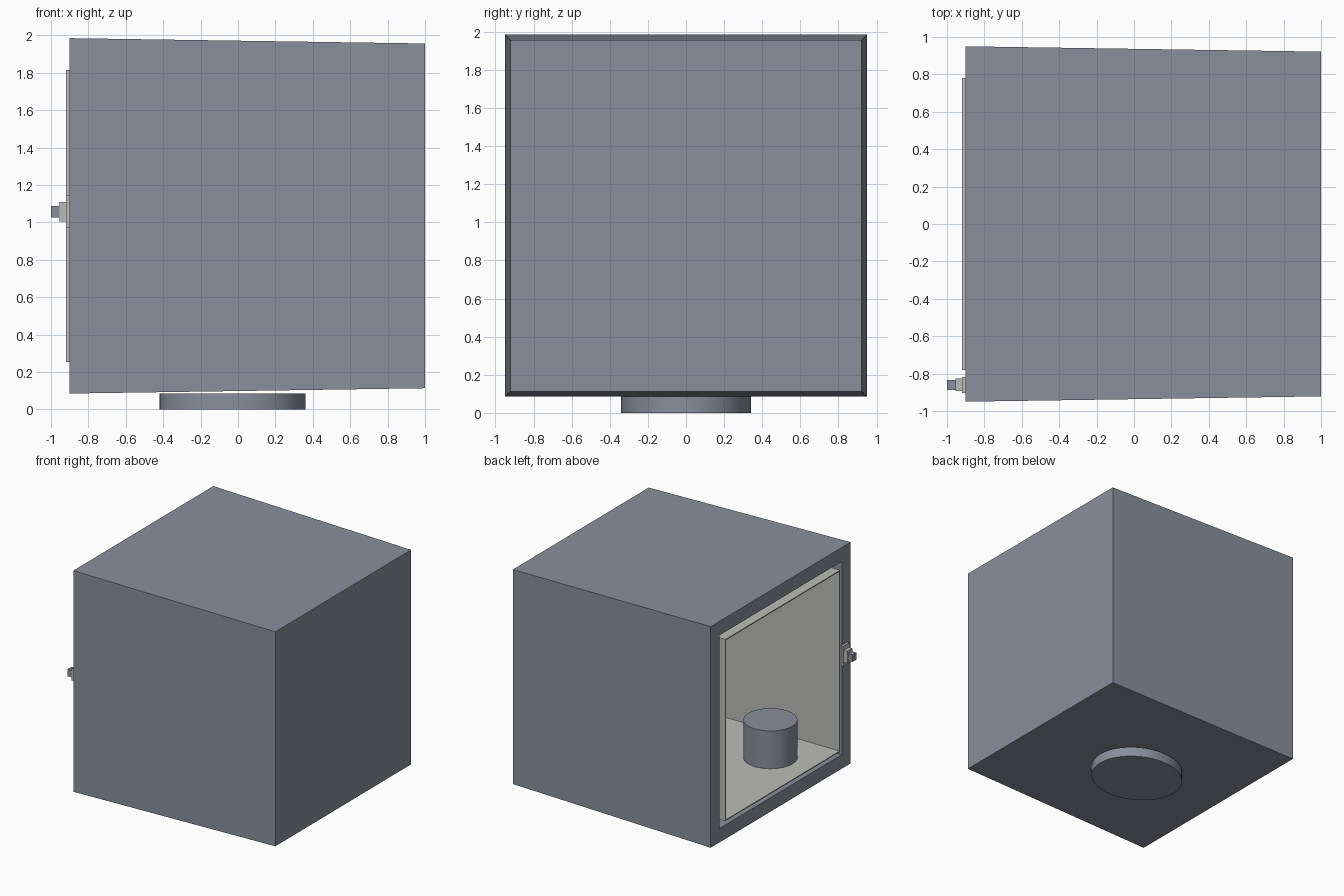
import bpy
import bmesh
from mathutils import Matrix, Vector

cube = bpy.data.objects.get("Cube")
if cube:
    bpy.data.objects.remove(cube, do_unlink=True)


def material(name, rgb):
    mat = bpy.data.materials.new(name)
    mat.use_nodes = True
    mat.diffuse_color = (*rgb, 1)
    mat.node_tree.nodes["Principled BSDF"].inputs["Base Color"].default_value = (*rgb, 1)
    return mat


STEEL = material("blue grey steel", (0.25, 0.275, 0.33))
LINING = material("pale grey lining", (0.50, 0.50, 0.48))


def add_object(name, bm, mat):
    mesh = bpy.data.meshes.new(name)
    bmesh.ops.recalc_face_normals(bm, faces=bm.faces)
    bm.to_mesh(mesh)
    bm.free()
    mesh.materials.append(mat)
    obj = bpy.data.objects.new(name, mesh)
    bpy.context.collection.objects.link(obj)
    return obj


def box_mesh(low, high):
    low, high = Vector(low), Vector(high)
    bm = bmesh.new()
    bmesh.ops.create_cube(bm, size=1)
    bmesh.ops.scale(bm, vec=high - low, verts=bm.verts)
    bmesh.ops.translate(bm, vec=(low + high) / 2, verts=bm.verts)
    return bm


def mouth_face(bm):
    return min(bm.faces, key=lambda f: f.calc_center_median().x)


def hollow(bm, rim, depth):
    # Inset the open side and push it inwards
    face = mouth_face(bm)
    bmesh.ops.inset_region(bm, faces=[face], thickness=rim)
    inner = bmesh.ops.extrude_discrete_faces(bm, faces=[face])["faces"][0]
    bmesh.ops.translate(bm, vec=(depth, 0, 0), verts=inner.verts)


def cylinder(name, centre, radii, height, mat):
    bm = bmesh.new()
    bmesh.ops.create_cone(bm, cap_ends=True, segments=48, radius1=1, radius2=1, depth=1)
    bmesh.ops.scale(bm, vec=(*radii, height), verts=bm.verts)
    bmesh.ops.translate(bm, vec=centre, verts=bm.verts)
    obj = add_object(name, bm, mat)
    bpy.ops.object.select_all(action="DESELECT")
    obj.select_set(True)
    bpy.context.view_layer.objects.active = obj
    bpy.ops.object.shade_smooth_by_angle(angle=0.6)
    return obj


# Cabinet body, narrowing slightly towards the closed end
MID = 1.035
bm = box_mesh((-0.9, -0.95, MID - 0.95), (1, 0.95, MID + 0.95))
closed_end = [v for v in bm.verts if v.co.x > 0]
bmesh.ops.scale(bm, vec=(1, 0.97, 0.97), verts=closed_end,
                space=Matrix.Translation((0, 0, -MID)))
hollow(bm, 0.17, 1.72)
add_object("cabinet_body", bm, STEEL)

# Thin lining standing slightly proud of the opening
bm = box_mesh((-0.92, -0.78, MID - 0.78), (0.81, 0.78, MID + 0.78))
hollow(bm, 0.012, 1.7)
add_object("cabinet_lining", bm, LINING)

# Drum on the cabinet floor and oval foot below
cylinder("inner_drum", (-0.55, -0.36, 0.43), (0.21, 0.21), 0.325, STEEL)
cylinder("oval_foot", (-0.03, 0, 0.0425), (0.39, 0.34), 0.085, STEEL)

# Latch: stepped blocks beside the opening (outer x, inner x, half y, half z)
for name, x0, x1, hy, hz, mat in (
    ("latch_plate", -0.92, -0.90, 0.043, 0.087, LINING),
    ("latch_block", -0.955, -0.92, 0.033, 0.052, LINING),
    ("latch_tip", -1.0, -0.955, 0.027, 0.03, STEEL),
):
    y, z = -0.86, 1.057
    add_object(name, box_mesh((x0, y - hy, z - hz), (x1, y + hy, z + hz)), mat)
